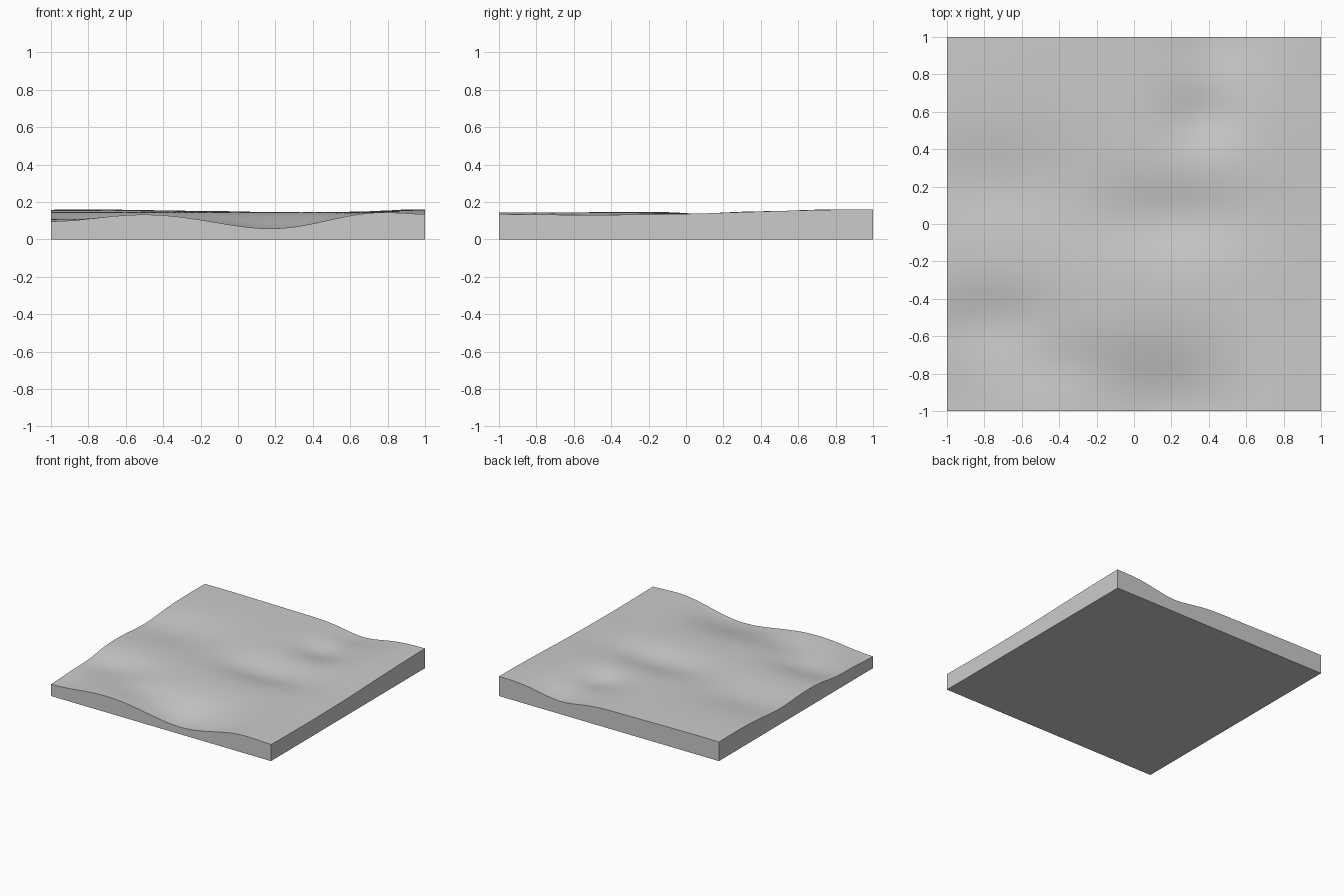
import bpy
import bmesh
from math import exp, radians

# Remove the default cube
cube = bpy.data.objects.get("Cube")
if cube:
    bpy.data.objects.remove(cube, do_unlink=True)

PLATEAU = 0.15
CELLS = 100

# Hollows and rises: x, y, height change, radius in x, radius in y
HOLLOWS = [
    (0.2, -1, -0.088, 0.26, 0.24),
    (-0.15, -0.9, -0.018, 0.2, 0.16),
    (-1, -1, -0.055, 0.35, 0.3),
    (-0.75, -0.52, -0.035, 0.25, 0.13),
    (-0.38, -0.75, -0.022, 0.2, 0.12),
    (0.2, 0.03, -0.042, 0.3, 0.14),
    (0.37, 0.57, -0.038, 0.14, 0.12),
    (0.45, 1, -0.048, 0.17, 0.2),
    (-0.75, 0.22, -0.028, 0.35, 0.17),
    (1, -0.6, -0.02, 0.22, 0.7),
]
RISES = [
    (-0.6, -0.95, 0.012, 0.2, 0.15),
    (1, 1, 0.013, 0.35, 0.5),
    (-0.8, 0.8, 0.01, 0.35, 0.3),
    (0.75, -0.95, 0.012, 0.15, 0.3),
]


def height(x, y):
    """Plateau shaped by soft round hollows and rises."""
    z = PLATEAU
    for cx, cy, change, rx, ry in HOLLOWS + RISES:
        z += change * exp(-0.5 * (((x - cx) / rx) ** 2 + ((y - cy) / ry) ** 2))
    return z


def make_material(name, colour):
    mat = bpy.data.materials.new(name)
    mat.use_nodes = True
    mat.diffuse_color = colour
    mat.node_tree.nodes["Principled BSDF"].inputs["Base Color"].default_value = colour
    return mat


bm = bmesh.new()

# Rolling top surface
bmesh.ops.create_grid(bm, x_segments=CELLS, y_segments=CELLS, size=1)
for v in bm.verts:
    v.co.z = height(v.co.x, v.co.y)

# Straight side walls down to the ground
rim = [e for e in bm.edges if e.is_boundary]
walls = bmesh.ops.extrude_edge_only(bm, edges=rim)["geom"]
for v in walls:
    if isinstance(v, bmesh.types.BMVert):
        v.co.z = 0

# Flat underside
bottom = [e for e in bm.edges if e.is_boundary]
bmesh.ops.contextual_create(bm, geom=bottom)
bmesh.ops.recalc_face_normals(bm, faces=bm.faces)

mesh = bpy.data.meshes.new("terrain_slab")
bm.to_mesh(mesh)
bm.free()
mesh.materials.append(make_material("light_grey", (0.6, 0.6, 0.6, 1)))

slab = bpy.data.objects.new("terrain_slab", mesh)
bpy.context.collection.objects.link(slab)

# Smooth terrain with crisp slab edges
bpy.ops.object.select_all(action="DESELECT")
slab.select_set(True)
bpy.context.view_layer.objects.active = slab
bpy.ops.object.shade_smooth_by_angle(angle=radians(30))
